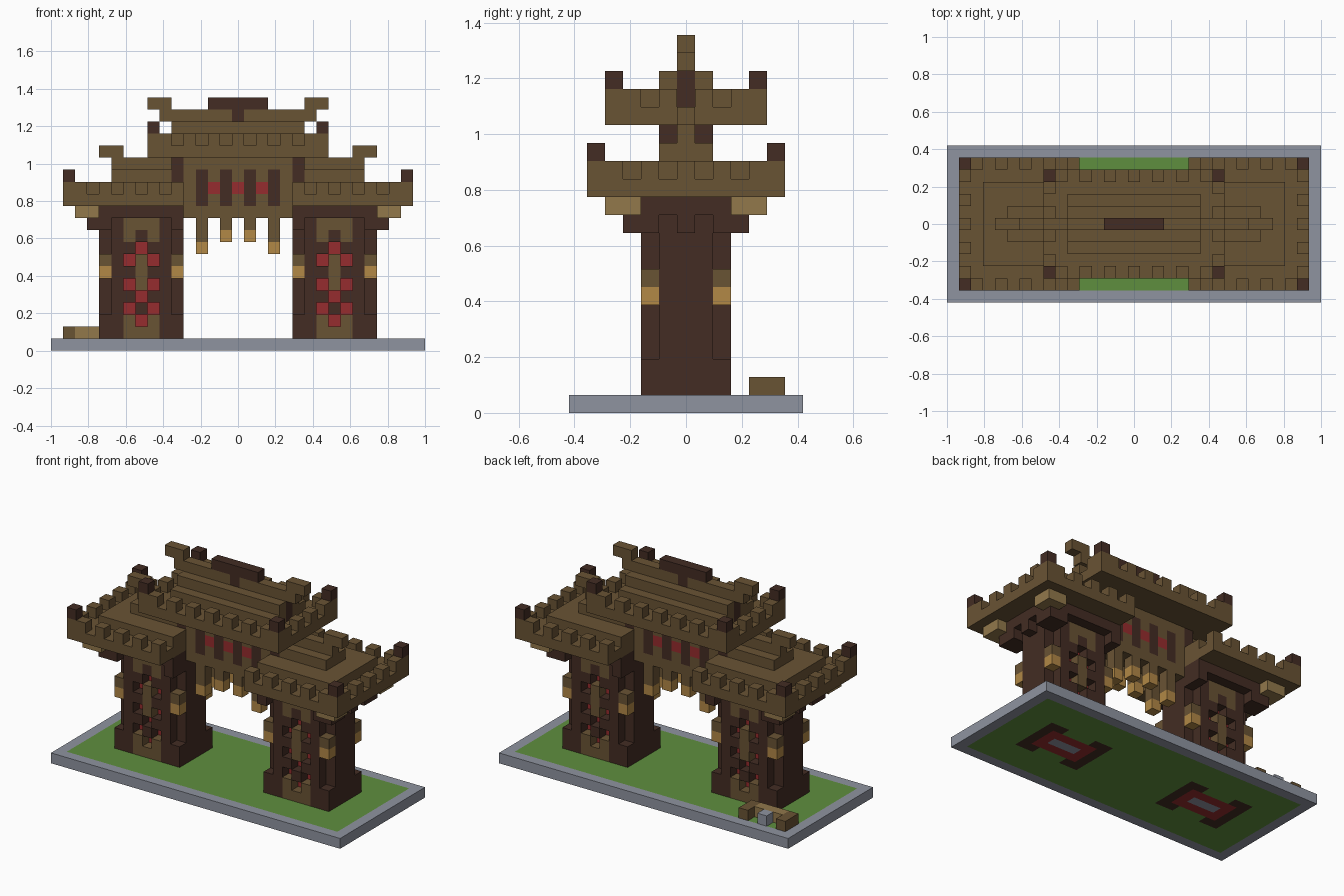
import bpy
import bmesh

if "Cube" in bpy.data.objects:
    bpy.data.objects.remove(bpy.data.objects["Cube"], do_unlink=True)

UNIT = 2 / 31  # edge of one building block


def linear(c):
    c /= 255
    return c / 12.92 if c <= 0.04045 else ((c + 0.055) / 1.055) ** 2.4


NAMES = ["stone", "grass", "dark_wood", "brown_wood", "pale_wood", "lantern_gold", "red"]
TONES = ["8f94a0", "5f8f3e", "432c23", "695334", "92784b", "b28846", "962c2e"]
STONE, GRASS, DARK, BROWN, PALE, GOLD, RED = range(len(NAMES))
materials = []
for name, tone in zip(NAMES, TONES):
    colour = [linear(v) for v in bytes.fromhex(tone)] + [1]
    mat = bpy.data.materials.new(name)
    mat.use_nodes = True
    mat.diffuse_color = colour
    bsdf = mat.node_tree.nodes["Principled BSDF"]
    bsdf.inputs["Base Color"].default_value = colour
    bsdf.inputs["Roughness"].default_value = 0.9
    materials.append(mat)


def span(v):
    return range(v[0], v[1] + 1) if isinstance(v, tuple) else (v,)


def fill(cells, x, y, z, mat, mirror=False):
    """Fill a box of blocks; each axis is an index or an inclusive range."""
    for i in span(x):
        for j in span(y):
            for k in span(z):
                cells[i, j, k] = mat
                if mirror:
                    cells[i, -j, k] = mat


def build(name, cells, side=1):
    """Skin the blocks with outward faces only; side -1 mirrors across x."""
    cells = {(side * x, y, z): m for (x, y, z), m in cells.items()}
    bm = bmesh.new()
    verts = {}
    for cell, mat in cells.items():
        for axis in range(3):
            for sign in (-1, 1):
                near = list(cell)
                near[axis] += sign
                if tuple(near) in cells:
                    continue
                loop = []
                for a, b in ((-1, -1), (1, -1), (1, 1), (-1, 1)):
                    corner = [2 * c for c in cell]
                    corner[axis] += sign
                    corner[(axis + 1) % 3] += a * sign
                    corner[(axis + 2) % 3] += b
                    key = tuple(corner)
                    if key not in verts:
                        x, y, z = key
                        verts[key] = bm.verts.new((x * UNIT / 2, y * UNIT / 2, (z + 1) * UNIT / 2))
                    loop.append(verts[key])
                bm.faces.new(loop).material_index = mat
    mesh = bpy.data.meshes.new(name)
    bm.to_mesh(mesh)
    bm.free()
    for mat in materials:
        mesh.materials.append(mat)
    obj = bpy.data.objects.new(name, mesh)
    bpy.context.collection.objects.link(obj)


def teeth(cells, x, y, z):
    """Alternating blocks around a roof edge, closed at the outer corners."""
    for i in span(x):
        for j in span(y):
            outer = abs(i) == x[1]
            if (outer or abs(j) == y[1]) and ((i + j) % 2 == 0 or (outer and abs(j) == y[1])):
                cells[i, j, z] = BROWN


# Base slab with stone rim, lawn and pillar footings
base = {}
fill(base, (-15, 15), (-6, 6), 0, STONE)
fill(base, (-14, 14), (-5, 5), 0, GRASS)
for s in (-1, 1):
    for d in (-3, -2, 2, 3):
        fill(base, 8 * s + d, (-2, 2), 0, DARK)
    fill(base, (8 * s - 2, 8 * s + 2), (-1, 1), 0, RED)
    fill(base, (8 * s - 1, 8 * s + 1), 0, 0, STONE)
build("base", base)

# Pillar: core, recessed corners and a lattice panel on both faces
pillar = {}
fill(pillar, (5, 11), (-2, 2), (1, 11), DARK)
fill(pillar, (7, 9), (-1, 1), (1, 10), RED)
LATTICE = ["BBB", "BRB", "RDR", "DRD", "RBR", "DBD", "RBR", "DRD", "BDB", "BBB"]
for layer, row in enumerate(LATTICE, 1):
    for i, code in enumerate(row):
        for y in (-2, 2):
            if code == "R":
                del pillar[7 + i, y, layer]
            else:
                pillar[7 + i, y, layer] = BROWN if code == "B" else DARK
for x in (5, 11):
    for y in (-2, 2):
        for z in range(3, 10):
            del pillar[x, y, z]

# Corner lanterns
lanterns = {}
for x in (5, 11):
    fill(lanterns, x, 2, 6, GOLD, True)
    fill(lanterns, x, 2, 7, BROWN, True)

# Brackets under the eaves
brackets = {}
fill(brackets, (5, 12), 3, 11, DARK, True)
fill(brackets, 12, (-3, 3), 11, DARK)
fill(brackets, (11, 12), 3, 10, DARK, True)
fill(brackets, 5, 3, 10, DARK, True)
fill(brackets, 12, 2, 10, DARK, True)
fill(brackets, 12, 0, 10, DARK)
fill(brackets, 13, (3, 4), 11, PALE, True)
fill(brackets, 12, 4, 11, PALE, True)

# Lower roof with raised deck, edge teeth, corner posts and ridge
lower = {}
fill(lower, (5, 14), (-5, 5), 12, BROWN)
fill(lower, (5, 12), (-3, 3), 13, BROWN)
teeth(lower, (5, 14), (-5, 5), 13)
fill(lower, 14, 5, 14, DARK, True)
fill(lower, (6, 10), (-1, 1), 14, BROWN)
fill(lower, (6, 10), 0, 15, BROWN)
fill(lower, (10, 11), 0, 16, BROWN)

for side, label in ((1, "left"), (-1, "right")):
    build(label + "_pillar", pillar, side)
    build(label + "_lanterns", lanterns, side)
    build(label + "_brackets", brackets, side)
    build(label + "_lower_roof", lower, side)

# Central beam with painted slots and dark end posts
beam = {}
fill(beam, (-4, 4), (-1, 1), (11, 15), BROWN)
for x in (-3, -1, 1, 3):
    fill(beam, x, 1, (12, 14), DARK, True)
for x in (-2, 0, 2):
    fill(beam, x, 1, 13, RED, True)
for x in (-5, 5):
    fill(beam, x, 1, (14, 15), DARK, True)
    fill(beam, x, 0, (14, 15), BROWN)
build("central_beam", beam)

# Pendants hanging below the beam
pendants = {}
for x, low in ((-3, 8), (-1, 9), (1, 9), (3, 8)):
    fill(pendants, x, 1, (low, 10), BROWN, True)
    fill(pendants, x, 1, low, GOLD, True)
build("pendants", pendants)

# Upper roof
upper = {}
fill(upper, (-7, 7), (-4, 4), 16, BROWN)
fill(upper, (-5, 5), (-2, 2), 17, BROWN)
teeth(upper, (-7, 7), (-4, 4), 17)
fill(upper, (-5, 5), (-1, 1), 18, BROWN)
fill(upper, (-6, 6), 0, 19, BROWN)
for s in (-1, 1):
    fill(upper, 7 * s, 4, 18, DARK, True)
    fill(upper, 5 * s, 0, (17, 18), DARK)
    for x in (6, 7):
        fill(upper, x * s, 0, 20, BROWN)
build("upper_roof", upper)

# Ridge crest
crest = {}
fill(crest, (-2, 2), 0, 20, DARK)
build("ridge_crest", crest)
plaque = {}
fill(plaque, 0, 0, 19, DARK)
upper_mesh = bpy.data.objects["upper_roof"].data
for face in upper_mesh.polygons:
    c = face.center / UNIT
    if abs(c.x) < 0.4 and 19 < c.z < 20 and abs(face.normal.y) > 0.5:
        face.material_index = DARK

# Bench with a stone stool behind the right pillar
bench = {}
fill(bench, (-13, -11), 4, 1, PALE)
for x in (-14, -10):
    fill(bench, x, (4, 5), 1, BROWN)
build("bench", bench)
stool = {}
fill(stool, -12, 5, 1, STONE)
build("stool", stool)
